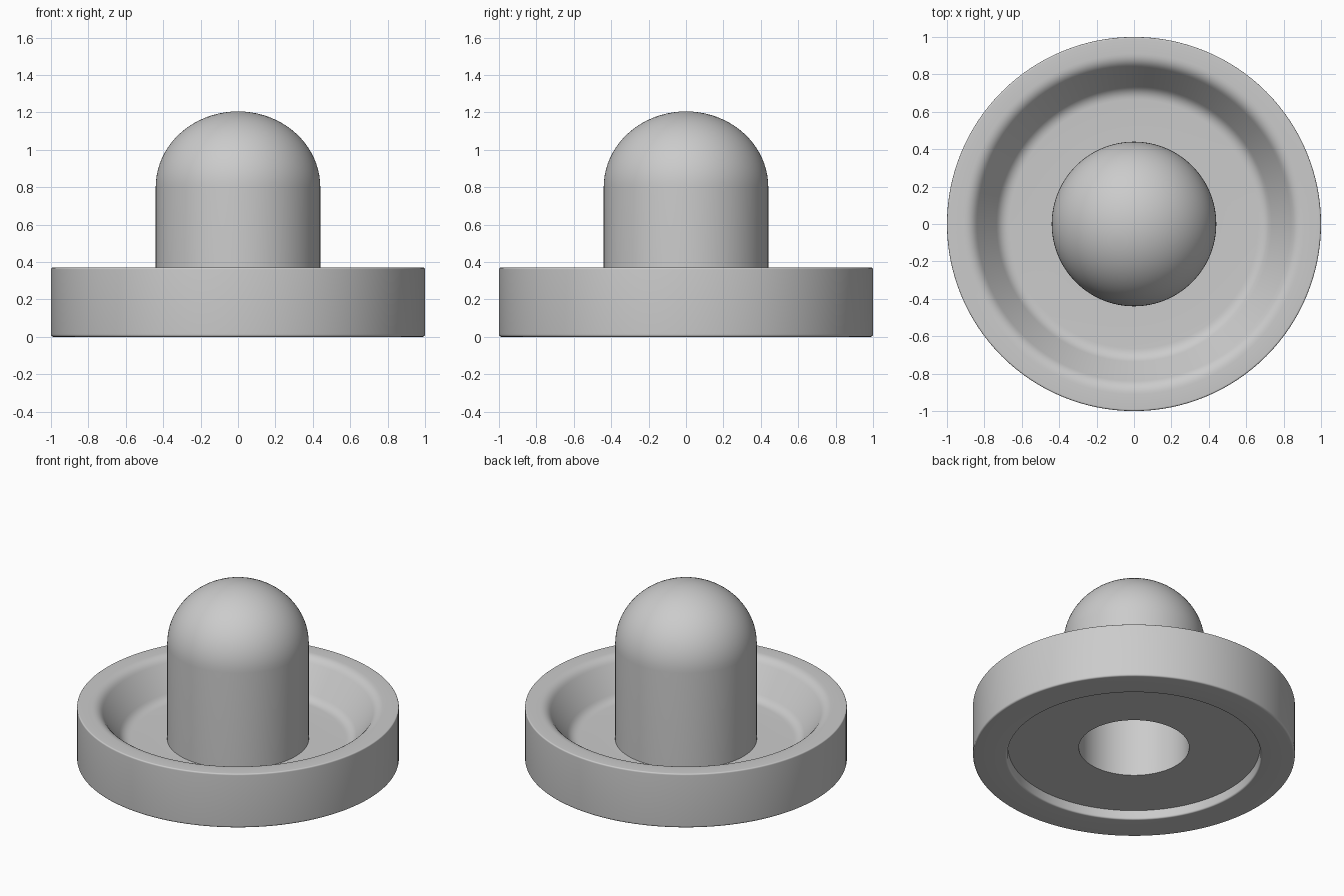
import bpy, bmesh
from math import sin, cos, pi, tau, radians
from mathutils import Vector

if "Cube" in bpy.data.objects:
    bpy.data.objects.remove(bpy.data.objects["Cube"])

SEGMENTS = 128


def fillet(p, prev, nxt, size, steps=6):
    """Round a profile corner with a small quadratic curve."""
    p, prev, nxt = Vector(p), Vector(prev), Vector(nxt)
    a = p + (prev - p).normalized() * size
    b = p + (nxt - p).normalized() * size
    pts = []
    for i in range(steps + 1):
        t = i / steps
        pts.append(tuple(a * (1 - t) ** 2 + p * 2 * t * (1 - t) + b * t * t))
    return pts


def dome(radius, base, height, steps=20):
    """Quarter ellipse from the wall up to the axis."""
    return [(radius * cos(pi / 2 * i / steps) if i < steps else 0.0,
             base + height * sin(pi / 2 * i / steps)) for i in range(steps + 1)]


def lathe(name, profile):
    """Revolve a profile whose two ends lie on the z axis."""
    bm = bmesh.new()
    rings = []
    for r, z in profile:
        if r < 1e-6:
            rings.append([bm.verts.new((0, 0, z))] * SEGMENTS)
        else:
            rings.append([bm.verts.new((r * cos(tau * i / SEGMENTS),
                                        r * sin(tau * i / SEGMENTS), z))
                          for i in range(SEGMENTS)])
    for lo, hi in zip(rings, rings[1:]):
        for i in range(SEGMENTS):
            j = (i + 1) % SEGMENTS
            bm.faces.new(dict.fromkeys((lo[i], lo[j], hi[j], hi[i])))
    bmesh.ops.recalc_face_normals(bm, faces=bm.faces)
    mesh = bpy.data.meshes.new(name)
    bm.to_mesh(mesh)
    bm.free()
    ob = bpy.data.objects.new(name, mesh)
    bpy.context.collection.objects.link(ob)
    bpy.context.view_layer.objects.active = ob
    ob.select_set(True)
    bpy.ops.object.shade_smooth_by_angle(angle=radians(35))
    return ob


# Hollow dome interior, down to the hole in the underside
profile = dome(0.343, 0.79, 0.32)[::-1] + [(0.343, 0.06)]

# Corner outline: recess, foot, outer wall, rim, sloped dish wall, dish floor
corners = [((0.343, 0.06), 0), ((0.782, 0.06), 0), ((0.788, 0.0), 0.012),
           ((1.0, 0.0), 0.014), ((1.0, 0.37), 0.01), ((0.865, 0.37), 0.045),
           ((0.71, 0.145), 0.045), ((0.44, 0.145), 0)]
for (prev, _), (p, size), (nxt, _) in zip(corners, corners[1:], corners[2:]):
    profile += fillet(p, prev, nxt, size) if size else [p]
profile.append(corners[-1][0])

# Outer dome
profile += dome(0.44, 0.80, 0.405)

lathe("domed_dish", profile)
